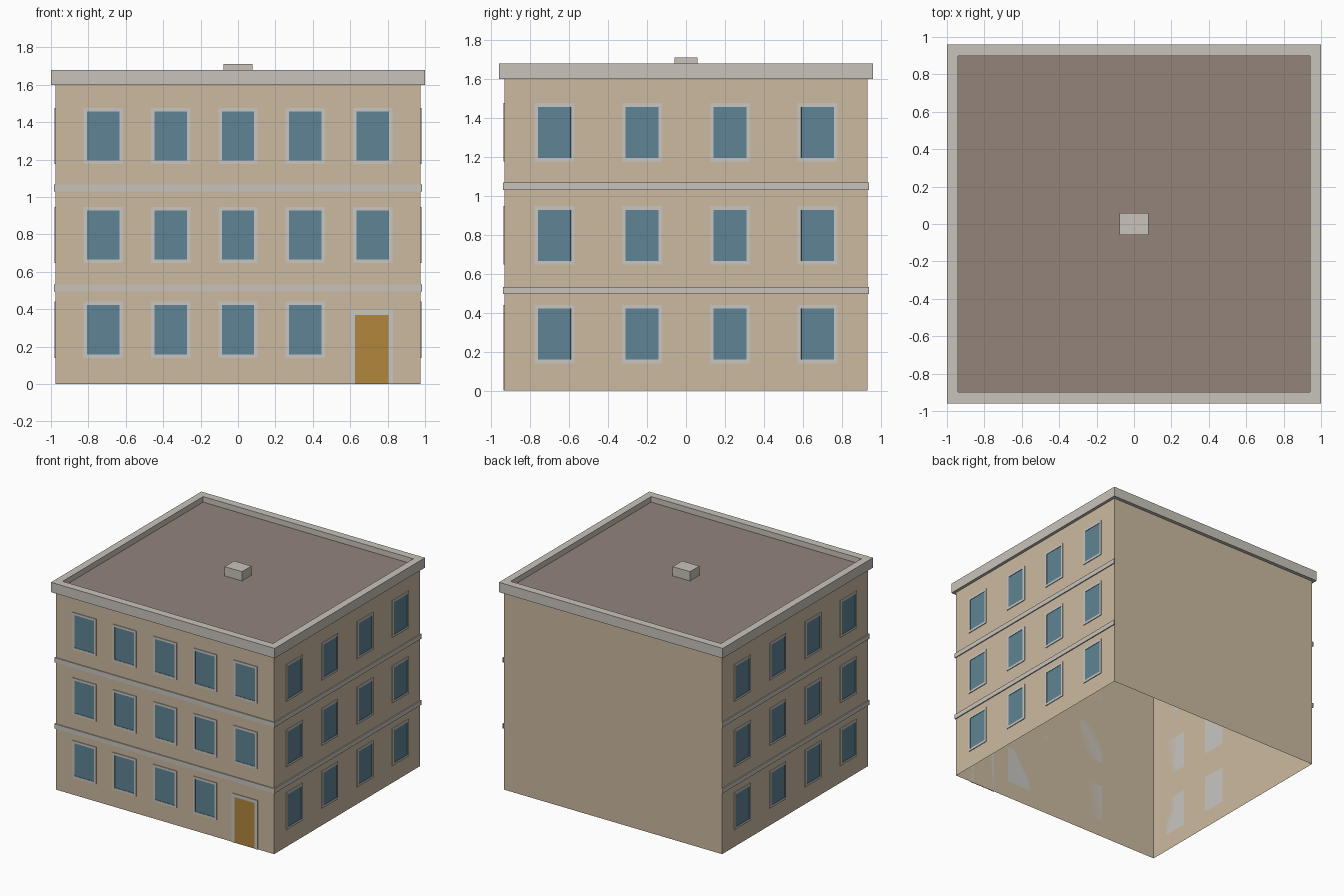
import bpy
import bmesh
from math import radians
from mathutils import Matrix, Vector

cube = bpy.data.objects.get("Cube")
if cube:
    bpy.data.objects.remove(cube, do_unlink=True)


def material(name, rgb):
    linear = [((c / 255 + 0.055) / 1.055) ** 2.4 for c in rgb] + [1.0]
    mat = bpy.data.materials.new(name)
    mat.use_nodes = True
    mat.diffuse_color = linear
    mat.node_tree.nodes["Principled BSDF"].inputs["Base Color"].default_value = linear
    return mat


PLASTER = material("beige plaster", (203, 186, 160))
STONE = material("pale stone", (201, 196, 187))
FRAME = material("window surround", (200, 198, 194))
GLASS = material("blue glass", (95, 132, 148))
DOOR = material("ochre door", (177, 135, 60))
ROOF = material("brown roofing", (146, 131, 123))

HALF_X, HALF_Y = 0.976, 0.932      # wall half sizes
WALL_TOP, ROOF_Z, CORNICE_TOP = 1.6, 1.635, 1.68
FLOORS = (0.29, 0.797, 1.326)      # window centre heights


def finish(bm, name, *mats):
    mesh = bpy.data.meshes.new(name)
    bm.to_mesh(mesh)
    bm.free()
    for mat in mats:
        mesh.materials.append(mat)
    obj = bpy.data.objects.new(name, mesh)
    bpy.context.collection.objects.link(obj)
    return obj


def add_box(bm, low, high, turn=Matrix()):
    low, high = Vector(low), Vector(high)
    place = Matrix.Translation((low + high) / 2) @ Matrix.Diagonal((high - low).to_4d())
    place[3][3] = 1
    return bmesh.ops.create_cube(bm, size=1, matrix=turn @ place)["verts"]


def box(name, mat, low, high):
    bm = bmesh.new()
    add_box(bm, low, high)
    return finish(bm, name, mat)


def rings(name, mat, profile, closed=False):
    """Rectangular rings given as (half x, half y, z), joined in order."""
    bm = bmesh.new()
    loops = [[bm.verts.new((sx * x, sy * y, z))
              for sx, sy in ((-1, -1), (1, -1), (1, 1), (-1, 1))]
             for x, y, z in profile]
    pairs = list(zip(loops, loops[1:]))
    if closed:
        pairs.append((loops[-1], loops[0]))
    for a, b in pairs:
        for i in range(4):
            j = (i + 1) % 4
            bm.faces.new((a[i], a[j], b[j], b[i]))
    return finish(bm, name, mat)


def windows(name, angle, distance, spots, width, height):
    """Raised surrounds with a slightly sunk pane on one wall."""
    turn = Matrix.Rotation(radians(angle), 4, "Z")
    out = turn.to_3x3() @ Vector((0, -1, 0))
    bm = bmesh.new()
    fronts = []
    for u, z in spots:
        verts = add_box(bm, (u - width / 2, -distance - 0.006, z - height / 2),
                        (u + width / 2, -distance, z + height / 2), turn)
        faces = {f for v in verts for f in v.link_faces}
        for f in faces:
            f.normal_update()
        fronts += [f for f in faces if f.normal.dot(out) > 0.9]
    bmesh.ops.inset_individual(bm, faces=fronts, thickness=0.026, depth=0)
    for f in fronts:
        f.material_index = 1
    bmesh.ops.inset_individual(bm, faces=fronts, thickness=0.0005, depth=-0.003)
    return finish(bm, name, FRAME, GLASS)


# Open-bottomed walls, overhanging cornice with parapet, sunken flat roof
rings("walls", PLASTER, [(HALF_X, HALF_Y, 0), (HALF_X, HALF_Y, WALL_TOP)])
rings("cornice", STONE, [(1, 0.96, WALL_TOP), (1, 0.96, CORNICE_TOP),
                         (0.94, 0.897, CORNICE_TOP), (0.94, 0.897, WALL_TOP)], closed=True)
bm = bmesh.new()
bmesh.ops.create_grid(bm, x_segments=1, y_segments=1, size=1,
                      matrix=Matrix.Translation((0, 0, ROOF_Z)) @ Matrix.Diagonal((0.94, 0.897, 1, 1)))
finish(bm, "roof", ROOF)
box("roof_hatch", STONE, (-0.077, -0.06, ROOF_Z), (0.077, 0.06, 1.71))

# Floor bands on the front and both sides; the back stays plain
for level, z in (("lower", 0.495), ("upper", 1.03)):
    bm = bmesh.new()
    add_box(bm, (-0.984, -0.94, z), (0.984, -HALF_Y, z + 0.038))
    for low, high in ((HALF_X, 0.984), (-0.984, -HALF_X)):
        add_box(bm, (low, -HALF_Y, z), (high, 0.94, z + 0.038))
    finish(bm, level + "_floor_band", STONE)

# Windows: the front leaves out the ground floor bay used by the door
front = [(0.36 * i, z) for z in FLOORS for i in range(-2, 3)
         if not (i == 2 and z == FLOORS[0])]
side = [(0.451 * (i - 1.5), z) for z in FLOORS for i in range(4)]
windows("front_windows", 0, HALF_Y, front, 0.21, 0.3)
windows("right_side_windows", 90, HALF_X, side, 0.206, 0.3)
windows("left_side_windows", -90, HALF_X, side, 0.206, 0.3)

# Entrance door inside its surround
bm = bmesh.new()
for low, high in (((0.6, 0), (0.625, 0.37)), ((0.805, 0), (0.83, 0.37)),
                  ((0.6, 0.37), (0.83, 0.396))):
    add_box(bm, (low[0], -HALF_Y - 0.006, low[1]), (high[0], -HALF_Y, high[1]))
finish(bm, "door_surround", FRAME)
box("front_door", DOOR, (0.625, -HALF_Y - 0.004, 0), (0.805, -HALF_Y, 0.37))
